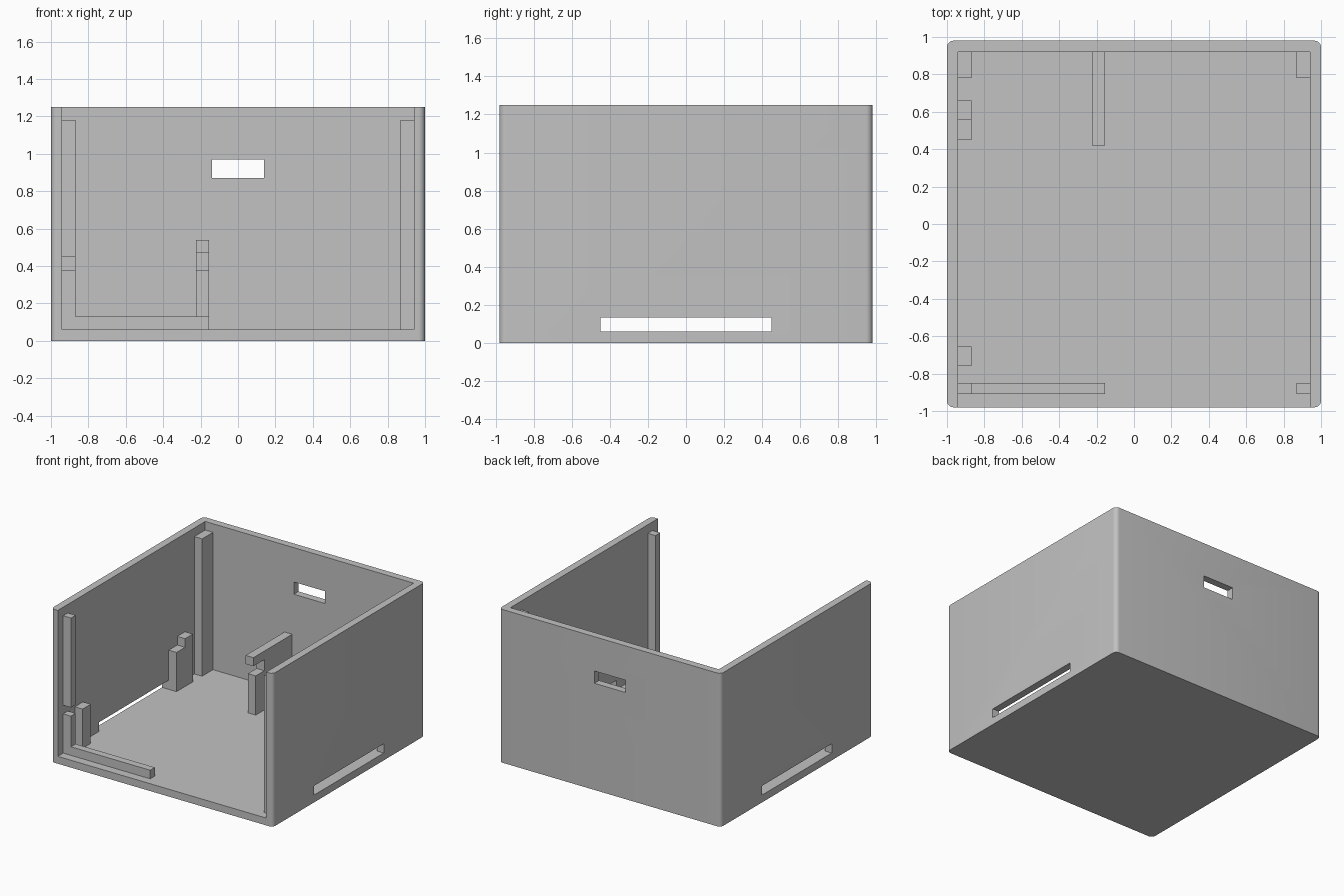
import bpy
import bmesh

old = bpy.data.objects.get("Cube")
if old:
    bpy.data.objects.remove(old, do_unlink=True)

grey = bpy.data.materials.new("light_grey_plastic")
grey.use_nodes = True
colour = (0.54, 0.54, 0.54, 1)
grey.diffuse_color = colour
grey.node_tree.nodes["Principled BSDF"].inputs["Base Color"].default_value = colour

FLOOR = 0.06       # floor and wall thickness
BOARD = 0.38       # height of the board supports
TOP = 1.18         # top of the corner posts
W_IN, BACK_IN = 0.94, 0.92


def add_box(name, x, y, z, round_edges=0):
    """Axis-aligned box from (min, max) ranges, optionally with rounded upright edges."""
    bm = bmesh.new()
    bmesh.ops.create_cube(bm, size=1)
    for v in bm.verts:
        v.co = [r[1] if c > 0 else r[0] for c, r in zip(v.co, (x, y, z))]
    if round_edges:
        upright = [e for e in bm.edges
                   if abs(e.verts[0].co.z - e.verts[1].co.z) > 0.1]
        bmesh.ops.bevel(bm, geom=upright, offset=round_edges, segments=6,
                        profile=0.5, affect='EDGES')
    mesh = bpy.data.meshes.new(name)
    bm.to_mesh(mesh)
    bm.free()
    mesh.materials.append(grey)
    obj = bpy.data.objects.new(name, mesh)
    bpy.context.collection.objects.link(obj)
    return obj


def add_profile(name, x, points):
    """Solid made by sweeping a (y, z) outline across an x range."""
    bm = bmesh.new()
    face = bm.faces.new([bm.verts.new((x[0], y, z)) for y, z in points])
    swept = bmesh.ops.extrude_face_region(bm, geom=[face])
    for v in swept["geom"]:
        if isinstance(v, bmesh.types.BMVert):
            v.co.x = x[1]
    bmesh.ops.recalc_face_normals(bm, faces=bm.faces)
    mesh = bpy.data.meshes.new(name)
    bm.to_mesh(mesh)
    bm.free()
    mesh.materials.append(grey)
    obj = bpy.data.objects.new(name, mesh)
    bpy.context.collection.objects.link(obj)
    return obj


def cut(target, x, y, z):
    cutter = add_box("cutter", x, y, z)
    cutter.hide_render = True
    mod = target.modifiers.new("cut", 'BOOLEAN')
    mod.operation = 'DIFFERENCE'
    mod.solver = 'EXACT'
    mod.object = cutter
    bpy.context.view_layer.objects.active = target
    bpy.ops.object.modifier_apply(modifier=mod.name)
    bpy.data.objects.remove(cutter, do_unlink=True)


# Open-fronted, open-topped case with wall slots
case = add_box("case_shell", (-1, 1), (-0.98, 0.98), (0, 1.25), round_edges=0.035)
cut(case, (-W_IN, W_IN), (-1.2, BACK_IN), (FLOOR, 1.5))
cut(case, (-0.14, 0.14), (0.8, 1.2), (0.87, 0.97))
for side in (-1, 1):
    cut(case, sorted((side * 0.9, side * 1.2)), (-0.45, 0.45), (FLOOR, 0.135))

bpy.ops.object.select_all(action='DESELECT')
case.select_set(True)
bpy.context.view_layer.objects.active = case
bpy.ops.object.shade_smooth_by_angle(angle=0.52)

# Corner posts; the front right one is split by a board gap
right_x, left_x = (-W_IN, -0.87), (0.87, W_IN)
front_y, back_y = (-0.91, -0.85), (0.78, BACK_IN)
add_box("back_right_post", right_x, back_y, (FLOOR, TOP))
add_box("back_left_post", left_x, back_y, (FLOOR, TOP))
add_box("front_left_post", left_x, front_y, (FLOOR, TOP))
add_box("front_right_post_lower", right_x, front_y, (FLOOR, BOARD))
add_box("front_right_post_upper", right_x, front_y, (0.45, TOP))

# Low sill along the front
add_box("front_sill", (-0.87, -0.155), front_y, (FLOOR, 0.13))

# Board supports on the side wall
add_box("front_board_support", right_x, (-0.76, -0.655), (FLOOR, BOARD))
add_profile("stepped_board_support", right_x, [
    (0.45, FLOOR), (0.66, FLOOR), (0.66, 0.45),
    (0.56, 0.45), (0.56, BOARD), (0.45, BOARD)])

# Rib on the back wall with a notch that grips the board edge
add_profile("board_clip_rib", (-0.225, -0.155), [
    (0.45, FLOOR), (BACK_IN, FLOOR), (BACK_IN, 0.54), (0.42, 0.54),
    (0.42, 0.47), (0.56, 0.47), (0.56, BOARD), (0.45, BOARD)])
